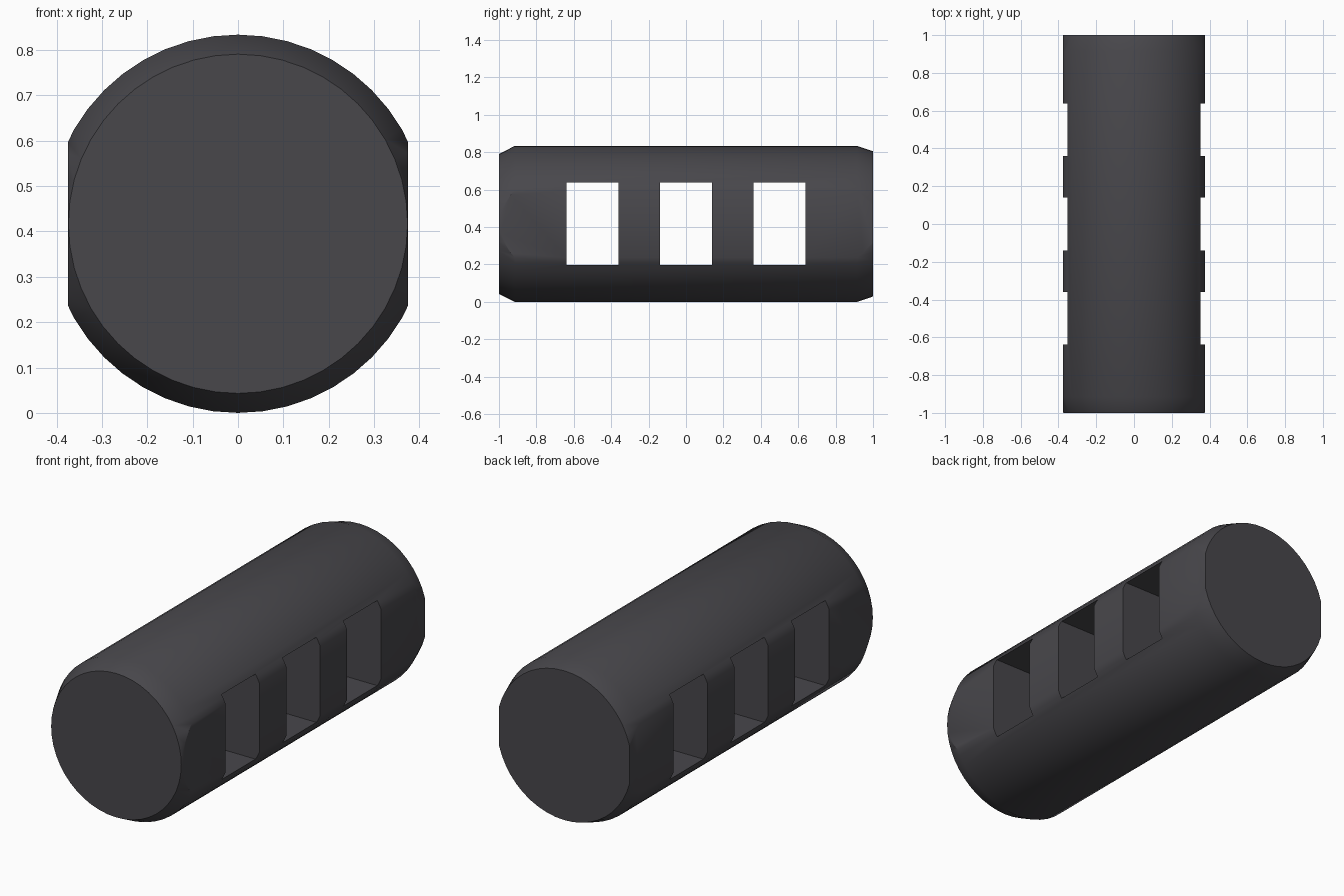
import bpy, bmesh, math
from mathutils import Vector

cube = bpy.data.objects.get("Cube")
if cube:
    bpy.data.objects.remove(cube, do_unlink=True)

RADIUS, FLAT_X, SEGMENTS = 0.417, 0.375, 48
CENTRE_Z = RADIUS

grey = bpy.data.materials.new("dark_grey")
grey.use_nodes = True
colour = (0.065, 0.063, 0.071, 1)
grey.diffuse_color = colour
grey.node_tree.nodes["Principled BSDF"].inputs["Base Color"].default_value = colour


def make_object(name, bm):
    bmesh.ops.recalc_face_normals(bm, faces=bm.faces)
    mesh = bpy.data.meshes.new(name)
    bm.to_mesh(mesh)
    bm.free()
    mesh.materials.append(grey)
    obj = bpy.data.objects.new(name, mesh)
    bpy.context.collection.objects.link(obj)
    return obj


# Barrel: chamfered cylinder lofted along y
bm = bmesh.new()
rings = []
for y, r in ((-1, 0.374), (-0.915, RADIUS), (0.915, RADIUS), (1, 0.388)):
    angles = [2 * math.pi * i / SEGMENTS for i in range(SEGMENTS)]
    rings.append([bm.verts.new((r * math.sin(a), y, CENTRE_Z + r * math.cos(a))) for a in angles])
for a, b in zip(rings, rings[1:]):
    for i in range(SEGMENTS):
        j = (i + 1) % SEGMENTS
        bm.faces.new((a[i], a[j], b[j], b[i]))
bm.faces.new(rings[0])
bm.faces.new(rings[-1])

# Flats milled on both sides
for side in (-1, 1):
    cut = bmesh.ops.bisect_plane(
        bm, geom=bm.verts[:] + bm.edges[:] + bm.faces[:],
        plane_co=Vector((side * FLAT_X, 0, 0)), plane_no=Vector((side, 0, 0)),
        clear_outer=True)
    edges = [e for e in cut["geom_cut"] if isinstance(e, bmesh.types.BMEdge)]
    bmesh.ops.holes_fill(bm, edges=edges, sides=0)
barrel = make_object("barrel", bm)

# Three rectangular ports cut straight through
bm = bmesh.new()
for y in (-0.5, 0, 0.5):
    box = bmesh.ops.create_cube(bm, size=1)["verts"]
    bmesh.ops.scale(bm, vec=(1.2, 0.278, 0.442), verts=box)
    bmesh.ops.translate(bm, vec=(0, y, CENTRE_Z), verts=box)
cutter = make_object("port_cutter", bm)
cutter.hide_render = True

ports = barrel.modifiers.new("ports", "BOOLEAN")
ports.operation = "DIFFERENCE"
ports.solver = "EXACT"
ports.object = cutter

# Apply the cut, then smooth only the round surface
bpy.ops.object.select_all(action="DESELECT")
barrel.select_set(True)
bpy.context.view_layer.objects.active = barrel
bpy.ops.object.modifier_apply(modifier="ports")
bpy.data.objects.remove(cutter, do_unlink=True)
bpy.ops.object.shade_smooth_by_angle(angle=math.radians(30))
